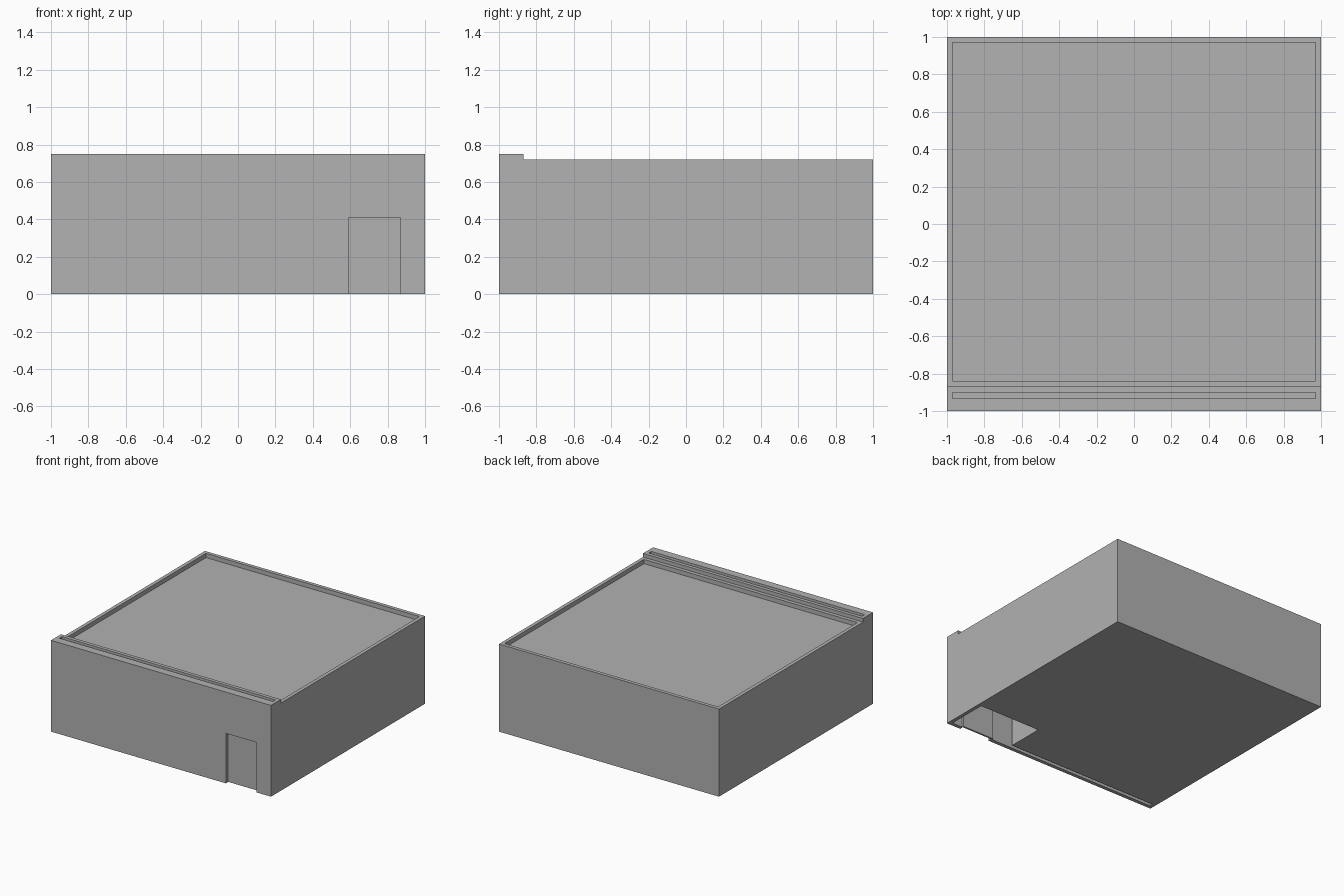
import bpy
import bmesh

cube = bpy.data.objects.get("Cube")
if cube:
    bpy.data.objects.remove(cube, do_unlink=True)

grey = bpy.data.materials.new("plain grey")
grey.use_nodes = True
grey.diffuse_color = (0.445, 0.445, 0.445, 1)
bsdf = next(n for n in grey.node_tree.nodes if n.type == "BSDF_PRINCIPLED")
bsdf.inputs["Base Color"].default_value = grey.diffuse_color


def prism(name, profile, x0, x1):
    """Extrude a (y, z) profile along x."""
    bm = bmesh.new()
    face = bm.faces.new([bm.verts.new((x0, y, z)) for y, z in profile])
    moved = bmesh.ops.extrude_face_region(bm, geom=[face])["geom"]
    verts = [v for v in moved if isinstance(v, bmesh.types.BMVert)]
    bmesh.ops.translate(bm, verts=verts, vec=(x1 - x0, 0, 0))
    bmesh.ops.recalc_face_normals(bm, faces=bm.faces)
    mesh = bpy.data.meshes.new(name)
    bm.to_mesh(mesh)
    bm.free()
    mesh.materials.append(grey)
    obj = bpy.data.objects.new(name, mesh)
    bpy.context.collection.objects.link(obj)
    return obj


def box(name, x, y, z):
    return prism(name, [(y[0], z[0]), (y[1], z[0]), (y[1], z[1]), (y[0], z[1])], *x)


# Building block with a raised front parapet
ROOF, TOP, RIM, PARAPET = 0.72, 0.75, 0.97, -0.87
building = prism("building", [(-1, 0), (1, 0), (1, ROOF), (PARAPET, ROOF),
                              (PARAPET, TOP), (-1, TOP)], -1, 1)

# Recesses: roof tray, parapet groove, doorway, entry room, sliding door slot
cutters = [
    box("roof_recess", (-RIM, RIM), (-0.84, RIM), (ROOF - 0.035, 1)),
    box("parapet_groove", (-RIM, RIM), (-0.933, -0.9), (TOP - 0.035, 1)),
    box("doorway", (0.59, 0.87), (-1.1, -0.95), (-0.1, 0.41)),
    box("entry_room", (0.41, RIM), (-0.95, -0.635), (-0.1, 0.5)),
    box("door_slot", (-RIM, RIM), (-RIM, -0.94), (-0.1, 0.46)),
]
for cutter in cutters:
    cutter.hide_render = True
    mod = building.modifiers.new(cutter.name, "BOOLEAN")
    mod.operation = "DIFFERENCE"
    mod.solver = "EXACT"
    mod.object = cutter

# Bake the cuts and drop the cutters
bpy.context.view_layer.update()
graph = bpy.context.evaluated_depsgraph_get()
result = bpy.data.meshes.new_from_object(building.evaluated_get(graph))
building.modifiers.clear()
building.data = result
for cutter in cutters:
    bpy.data.objects.remove(cutter, do_unlink=True)

# Door panel standing in the slot behind the doorway
box("door", (0.583, 0.877), (-0.969, -0.955), (0, 0.42))
